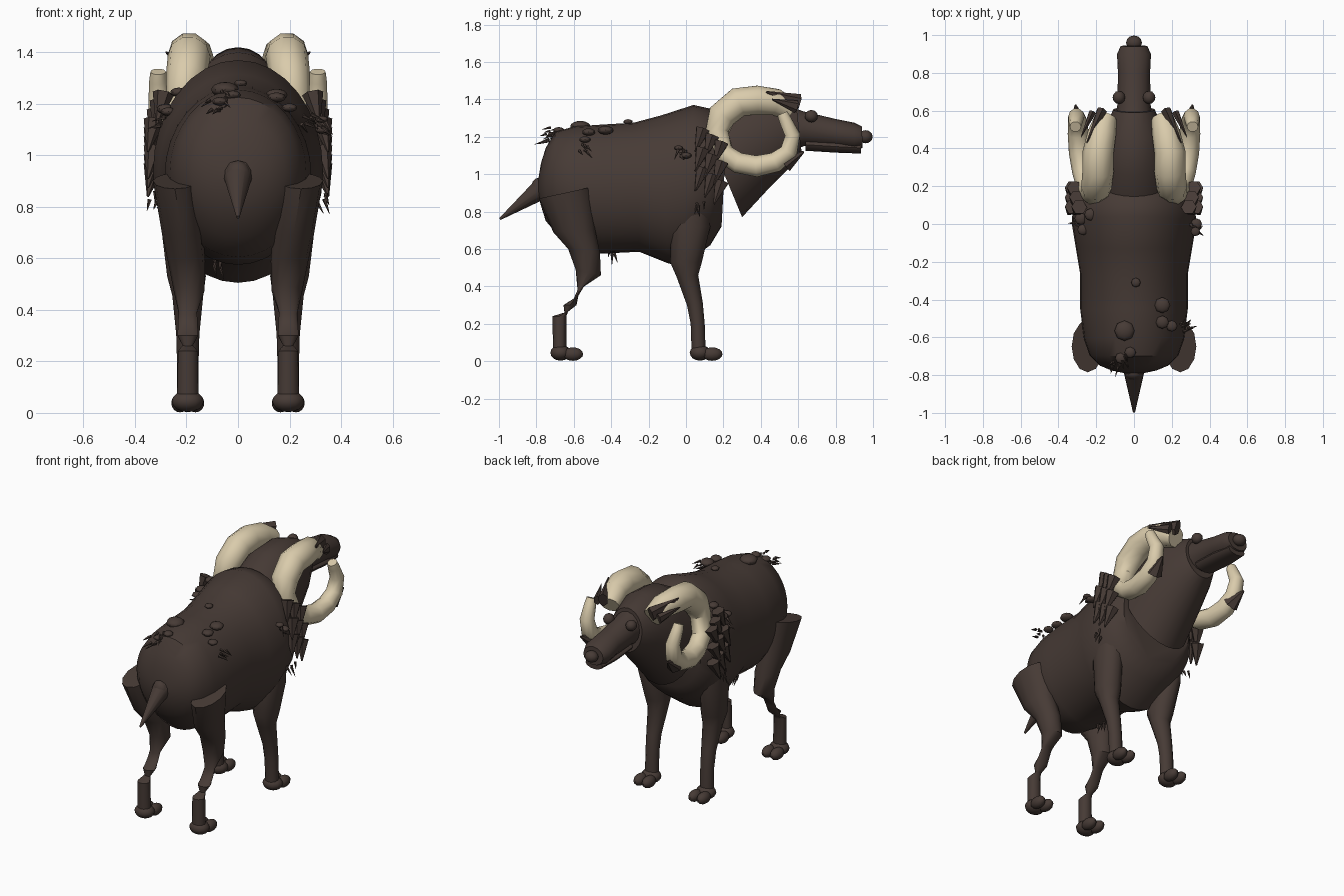
import bpy, bmesh, math, random
from mathutils import Vector, Matrix

random.seed(4)
cube = bpy.data.objects.get("Cube")
if cube:
    bpy.data.objects.remove(cube)


def material(name, rgb):
    m = bpy.data.materials.new(name)
    m.use_nodes = True
    m.diffuse_color = (*rgb, 1)
    m.node_tree.nodes["Principled BSDF"].inputs["Base Color"].default_value = (*rgb, 1)
    return m


HIDE = material("dark brown hide", (0.062, 0.043, 0.036))
HORN = material("pale horn", (0.70, 0.60, 0.41))


def finish(name, bm, mat=HIDE, angle=40):
    bmesh.ops.recalc_face_normals(bm, faces=bm.faces)
    me = bpy.data.meshes.new(name)
    bm.to_mesh(me)
    bm.free()
    me.polygons.foreach_set("use_smooth", [True] * len(me.polygons))
    me.set_sharp_from_angle(angle=math.radians(angle))
    me.materials.append(mat)
    ob = bpy.data.objects.new(name, me)
    bpy.context.collection.objects.link(ob)
    return ob


def skin(bm, rings):
    """Join vertex loops with quads and cap both ends."""
    n = len(rings[0])
    for a, b in zip(rings, rings[1:]):
        for i in range(n):
            j = (i + 1) % n
            bm.faces.new((a[i], a[j], b[j], b[i]))
    bm.faces.new(rings[0])
    bm.faces.new(rings[-1])


def loft(name, sections, n=24, side=0):
    """Sections: (y, z) of one edge, (y, z) of the opposite edge, half width, x centre."""
    bm = bmesh.new()
    rings = []
    for y0, z0, y1, z1, w, *cx in sections:
        x = side * cx[0] if cx else 0
        mid = Vector((x, (y0 + y1) / 2, (z0 + z1) / 2))
        half = Vector((0, (y1 - y0) / 2, (z1 - z0) / 2))
        angles = [math.tau * i / n for i in range(n)]
        rings.append([bm.verts.new(mid + half * math.cos(a) + Vector((w * math.sin(a), 0, 0)))
                      for a in angles])
    skin(bm, rings)
    return finish(name, bm)


def tube(name, path, mat, n=10):
    """Path points: x, y, z, radius."""
    bm = bmesh.new()
    pts = [Vector(p[:3]) for p in path]
    rings, up = [], Vector((1, 0, 0))
    for i, p in enumerate(pts):
        t = (pts[min(i + 1, len(pts) - 1)] - pts[max(i - 1, 0)]).normalized()
        u = (up - t * up.dot(t)).normalized()
        v = t.cross(u)
        r = path[i][3]
        rings.append([bm.verts.new(p + r * (u * math.cos(a) + v * math.sin(a)))
                      for a in (math.tau * k / n for k in range(n))])
    skin(bm, rings)
    return finish(name, bm, mat)


def blobs(name, items, seg=12):
    """Ellipsoids: centre, radii."""
    bm = bmesh.new()
    for c, r in items:
        m = Matrix.Translation(c) @ Matrix.Diagonal((*r, 1))
        bmesh.ops.create_uvsphere(bm, u_segments=seg, v_segments=8, radius=1, matrix=m)
    return finish(name, bm)


def spikes(name, items, seg=8, squash=1):
    """Cones from point a to point b with base radius r."""
    bm = bmesh.new()
    for a, b, r in items:
        a, b = Vector(a), Vector(b)
        d = b - a
        m = (Matrix.Translation((a + b) / 2) @ d.to_track_quat('Z', 'Y').to_matrix().to_4x4()
             @ Matrix.Diagonal((squash, 1, 1, 1)))
        bmesh.ops.create_cone(bm, cap_ends=True, segments=seg, radius1=r, radius2=r * 0.1,
                              depth=d.length, matrix=m)
    return finish(name, bm)


def tuft(name, centre, outward, count=6, size=0.06):
    """Short drooping hairs fanning from one spot."""
    c = Vector(centre)
    items = []
    for _ in range(count):
        a = c + Vector([random.uniform(-.025, .025) for _ in range(3)])
        d = Vector(outward) + Vector([random.uniform(-.5, .5), random.uniform(-.5, .5), -.5])
        items.append((a, a + d.normalized() * size * random.uniform(.6, 1.1), .009))
    return spikes(name, items, 5)


# Torso, neck and muzzle
loft("body", [
    (-.79, .89, -.79, .97, .05), (-.775, .83, -.775, 1.06, .12), (-.75, .75, -.75, 1.14, .18),
    (-.69, .68, -.70, 1.225, .235), (-.62, .605, -.60, 1.255, .265), (-.45, .575, -.45, 1.265, .285),
    (-.25, .585, -.28, 1.275, .285), (-.1, .525, -.13, 1.315, .31), (-.03, .505, .04, 1.37, .33),
    (.13, .62, .13, 1.35, .32), (.19, .72, .22, 1.27, .25)], 32)
loft("neck", [
    (.30, .77, .08, 1.3, .22), (.43, .91, .26, 1.40, .20),
    (.55, 1.03, .45, 1.42, .16), (.62, 1.10, .59, 1.37, .11)])
loft("muzzle", [
    (.56, 1.12, .56, 1.36, .1), (.63, 1.15, .63, 1.335, .088), (.80, 1.14, .80, 1.295, .085),
    (.90, 1.13, .90, 1.275, .09), (.945, 1.14, .94, 1.255, .07)], 16)
loft("lower_jaw", [(.64, 1.125, .64, 1.19, .07), (.80, 1.115, .80, 1.18, .075),
                   (.935, 1.11, .935, 1.17, .06)], 12)
blobs("nose", [((0, .96, 1.2), (.042, .038, .035))])
spikes("tail", [((0, -.76, .93), (0, -.995, .76), .06)], 12)
blobs("tail_base", [((0, -.79, .92), (.05, .04, .06))])

for side, label in ((1, "left"), (-1, "right")):
    # Hind leg with pinched hock
    loft("hind_leg_" + label, [
        (-.785, .87, -.51, .93, .085, .245), (-.71, .69, -.485, .70, .08, .215),
        (-.63, .60, -.46, .58, .073, .20), (-.59, .49, -.455, .46, .06, .19),
        (-.58, .38, -.545, .40, .036, .195), (-.60, .335, -.575, .35, .038, .195),
        (-.655, .30, -.585, .30, .04, .195), (-.65, .26, -.63, .265, .02, .195),
        (-.715, .24, -.64, .24, .038, .195), (-.71, .05, -.64, .05, .042, .195)], 12, side)
    # Front leg
    loft("front_leg_" + label, [
        (-.06, .88, .13, .90, .06, .23), (-.08, .72, .13, .72, .078, .22),
        (-.085, .53, .085, .53, .075, .20), (-.05, .45, .065, .46, .06, .195),
        (.005, .30, .09, .31, .045, .195), (.025, .2, .1, .2, .042, .195),
        (.03, .05, .105, .05, .042, .195)], 12, side)
    # Feet: heel and two toes
    for part, y in (("front", .075), ("hind", -.67)):
        x = side * .195
        blobs(f"{part}_foot_{label}",
              [((x, y, .045), (.062, .055, .042))] +
              [((x + o, y + .065, .038), (.034, .055, .036)) for o in (-.03, .03)])
    # Curled horn
    tube("horn_" + label, [(side * x, y, z, r) for x, y, z, r in (
        (.15, .56, 1.34, .06), (.17, .48, 1.385, .075), (.19, .38, 1.395, .082),
        (.19, .28, 1.385, .083), (.20, .19, 1.31, .08), (.215, .165, 1.22, .065),
        (.25, .20, 1.11, .058), (.27, .28, 1.06, .058), (.285, .38, 1.042, .06),
        (.295, .48, 1.065, .056), (.30, .55, 1.12, .05), (.305, .57, 1.21, .043),
        (.31, .53, 1.29, .035), (.31, .515, 1.325, .03))], HORN)
    # Brow ear over the horn root, tip flake, eye
    spikes("ear_" + label, [((side * .17, .60, 1.38), (side * .25, .43, 1.44), .05),
                            ((side * .22, .59, 1.36), (side * .28, .46, 1.40), .035)], 6, .6)
    spikes("horn_flake_" + label, [((side * .29, .53, 1.06), (side * .31, .63, 1.12), .05)], 6)
    blobs("eye_" + label, [((side * .08, .67, 1.31), (.033, .035, .033))])
    # Shoulder mane locks
    locks = []
    for i in range(9):
        z = 1.24 - .035 * i
        y = .12 + .05 * (i % 3 - 1)
        x = .29 + .035 * min(i, 3) / 3
        locks.append(((side * x, y + .02, z), (side * (x + .025), y - .02, z - .12), .042))
    spikes("mane_locks_" + label, locks, 6)
    # Chest locks
    spikes("chest_locks_" + label,
           [((side * x, .17 - .2 * x, .86), (side * x * .95, .16 - .2 * x, .64 + .6 * x), .03)
            for x in (.05, .12, .18)], 6)
    tuft("shoulder_tuft_" + label, (side * .32, .08, .84), (side * .4, 0, -1), 5)

# Warts on the back and shoulders
blobs("back_warts", [((x, y, z), (r, r, r * .55)) for x, y, z, r in (
    (.15, -.43, 1.235, .042), (.15, -.52, 1.225, .035), (.20, -.54, 1.185, .03),
    (-.05, -.565, 1.255, .054), (.01, -.31, 1.28, .025), (-.02, -.68, 1.235, .03),
    (-.07, -.71, 1.21, .03), (-.23, .05, 1.245, .033), (-.28, .03, 1.18, .035),
    (-.27, -.03, 1.17, .03), (.33, 0, 1.10, .03), (.325, -.04, 1.14, .025))], 8)

# Small hair tufts
for i, (c, d) in enumerate((
        ((-.04, -.71, 1.235), (0, -.8, .3)), ((-.09, -.73, 1.2), (-.3, -.8, .2)),
        ((.26, -.55, 1.14), (.8, 0, 0)), ((-.30, 0, 1.14), (-.8, 0, .2)),
        ((.325, -.02, 1.11), (.6, 0, 0)), ((-.08, -.4, .585), (0, 0, -1)))):
    tuft(f"hair_tuft_{i + 1}", c, d)
